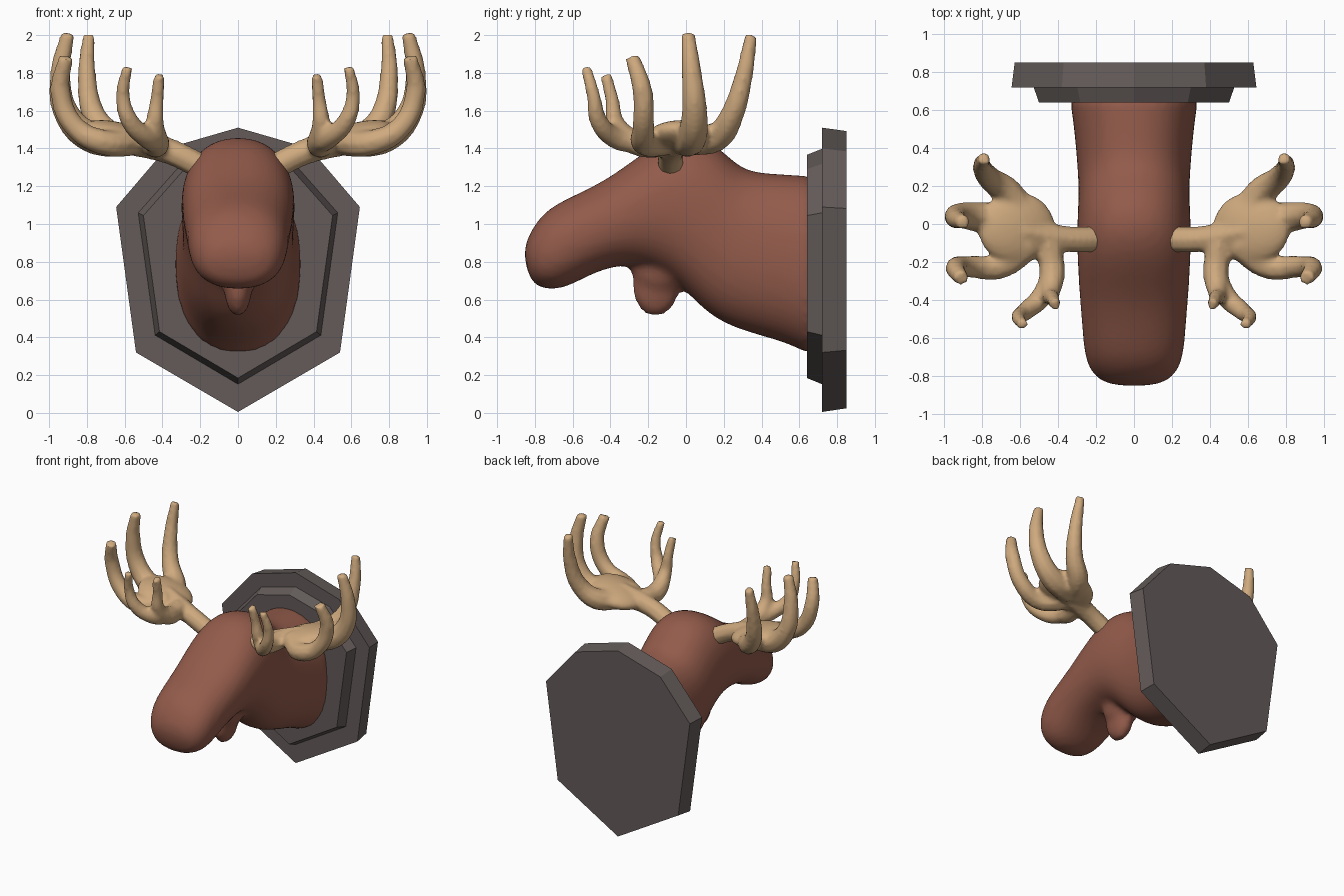
import bpy, bmesh, math
from mathutils import Vector, Matrix

if "Cube" in bpy.data.objects:
    bpy.data.objects.remove(bpy.data.objects["Cube"])


def material(name, rgb):
    m = bpy.data.materials.new(name)
    m.diffuse_color = (*rgb, 1)
    m.use_nodes = True
    m.node_tree.nodes["Principled BSDF"].inputs["Base Color"].default_value = m.diffuse_color
    return m


WOOD = material("dark_wood", (0.125, 0.105, 0.10))
HIDE = material("brown_hide", (0.29, 0.105, 0.07))
BONE = material("antler_tan", (0.62, 0.40, 0.21))


def loft(name, rings, mat):
    """Closed skin through rings that all have the same number of points."""
    bm = bmesh.new()
    rows = [[bm.verts.new(p) for p in r] for r in rings]
    n = len(rows[0])
    for a, b in zip(rows, rows[1:]):
        for i in range(n):
            bm.faces.new((a[i], a[(i + 1) % n], b[(i + 1) % n], b[i]))
    bm.faces.new(rows[0])
    bm.faces.new(rows[-1])
    bmesh.ops.recalc_face_normals(bm, faces=bm.faces)
    me = bpy.data.meshes.new(name)
    bm.to_mesh(me)
    bm.free()
    ob = bpy.data.objects.new(name, me)
    bpy.context.collection.objects.link(ob)
    me.materials.append(mat)
    return ob


def ellipsoid(center, radii, rot=(0, 0, 0)):
    bpy.ops.mesh.primitive_uv_sphere_add(segments=24, ring_count=16, location=center, rotation=rot)
    ob = bpy.context.object
    ob.scale = radii
    return ob


def merge(main, others):
    bpy.ops.object.select_all(action='DESELECT')
    for o in others + [main]:
        o.select_set(True)
    bpy.context.view_layer.objects.active = main
    bpy.ops.object.join()


def blend(ob, voxel, rounds):
    """Fuse overlapping volumes into one soft skin."""
    r = ob.modifiers.new("fuse", 'REMESH')
    r.mode = 'VOXEL'
    r.voxel_size = voxel
    r.use_smooth_shade = True
    s = ob.modifiers.new("soften", 'SMOOTH')
    s.factor = 0.5
    s.iterations = rounds


# Plaque: two stacked eight-sided boards
def board(name, half, layers):
    outline = half + [(-x, z) for x, z in reversed(half) if x > 0]
    cz = 0.78
    loft(name, [[(x * s, y, cz + (z - cz) * s) for x, z in outline] for y, s in layers], WOOD)


board("plaque_back", [(0, 1.51), (0.38, 1.40), (0.645, 1.09), (0.54, 0.32), (0, 0.005)],
      [(0.72, 1.0), (0.85, 0.975)])
board("plaque_front", [(0, 1.40), (0.30, 1.32), (0.53, 1.06), (0.44, 0.41), (0, 0.15)],
      [(0.64, 0.945), (0.725, 1.0)])

# Head and neck: top point, bottom point, half width of each section
sections = [
    ((0.70, 1.26), (0.70, 0.29), 0.345), ((0.64, 1.26), (0.64, 0.31), 0.34),
    ((0.50, 1.27), (0.53, 0.37), 0.32), ((0.31, 1.28), (0.27, 0.435), 0.30),
    ((0.22, 1.37), (0.12, 0.515), 0.295), ((0.12, 1.45), (0.01, 0.63), 0.30),
    ((-0.04, 1.475), (-0.10, 0.73), 0.305), ((-0.20, 1.405), (-0.22, 0.775), 0.30),
    ((-0.40, 1.245), (-0.37, 0.78), 0.29), ((-0.60, 1.15), (-0.51, 0.73), 0.275),
    ((-0.745, 1.08), (-0.64, 0.655), 0.265), ((-0.835, 0.95), (-0.75, 0.65), 0.225),
    ((-0.865, 0.84), (-0.825, 0.69), 0.13),
]


def oval(top, bottom, w, n=20, e=0.88):
    pts = []
    for i in range(n):
        a = 2 * math.pi * i / n
        c, s = math.cos(a), math.sin(a)
        u = 0.5 + 0.5 * math.copysign(abs(s) ** e, s)
        pts.append((w * math.copysign(abs(c) ** e, c),
                    bottom[0] + (top[0] - bottom[0]) * u,
                    bottom[1] + (top[1] - bottom[1]) * u))
    return pts


head = loft("head", [oval(*s) for s in sections], HIDE)
sub = head.modifiers.new("round", 'SUBSURF')
sub.levels = 2
bpy.context.view_layer.objects.active = head
bpy.ops.object.modifier_apply(modifier="round")

# Hanging throat flap, fused to the head
flap = [ellipsoid((0, -0.16, 0.67), (0.075, 0.125, 0.16)),
        ellipsoid((0, -0.14, 0.76), (0.12, 0.15, 0.14))]
merge(head, flap)
blend(head, 0.024, 5)

# Antlers: stem and tines as tapered tubes (x, y, z, radius)
tubes = [
    [(0.17, -0.08, 1.29, 0.07), (0.35, -0.08, 1.38, 0.07), (0.60, -0.04, 1.455, 0.085)],
    [(0.45, -0.10, 1.42, 0.07), (0.43, -0.26, 1.43, 0.07), (0.44, -0.37, 1.53, 0.05),
     (0.43, -0.39, 1.65, 0.038), (0.415, -0.425, 1.79, 0.032)],
    [(0.43, -0.24, 1.43, 0.06), (0.47, -0.36, 1.45, 0.06), (0.57, -0.46, 1.54, 0.05),
     (0.61, -0.49, 1.68, 0.038), (0.585, -0.53, 1.83, 0.03)],
    [(0.55, -0.10, 1.44, 0.08), (0.70, -0.22, 1.43, 0.07), (0.86, -0.225, 1.51, 0.06),
     (0.94, -0.23, 1.70, 0.055), (0.91, -0.285, 1.885, 0.04)],
    [(0.60, 0.0, 1.44, 0.09), (0.78, 0.03, 1.46, 0.085), (0.91, 0.045, 1.59, 0.07),
     (0.94, 0.03, 1.80, 0.055), (0.90, 0.01, 2.01, 0.038)],
    [(0.56, 0.0, 1.44, 0.08), (0.66, 0.16, 1.46, 0.08), (0.76, 0.24, 1.57, 0.065),
     (0.80, 0.305, 1.78, 0.05), (0.79, 0.345, 2.0, 0.034)],
]
cu = bpy.data.curves.new("antlers", 'CURVE')
cu.dimensions = '3D'
cu.bevel_depth = 1.0
cu.bevel_resolution = 2
cu.resolution_u = 5
cu.use_fill_caps = True
for path in tubes:
    sp = cu.splines.new('BEZIER')
    sp.bezier_points.add(len(path) - 1)
    for bp, (x, y, z, r) in zip(sp.bezier_points, path):
        bp.co = (x, y, z)
        bp.radius = r
        bp.handle_left_type = bp.handle_right_type = 'AUTO'
antlers = bpy.data.objects.new("antlers", cu)
bpy.context.collection.objects.link(antlers)
bpy.ops.object.select_all(action='DESELECT')
antlers.select_set(True)
bpy.context.view_layer.objects.active = antlers
bpy.ops.object.convert(target='MESH')
antlers = bpy.context.object
antlers.name = "antlers"

# Palm between the tines
palm = ellipsoid((0.62, -0.02, 1.46), (0.21, 0.19, 0.075), (0, math.radians(-15), 0))
merge(antlers, [palm])
antlers.data.materials.clear()
antlers.data.materials.append(BONE)
blend(antlers, 0.016, 4)
mir = antlers.modifiers.new("other_side", 'MIRROR')
mir.use_axis[0] = True
mir.use_mirror_merge = False
